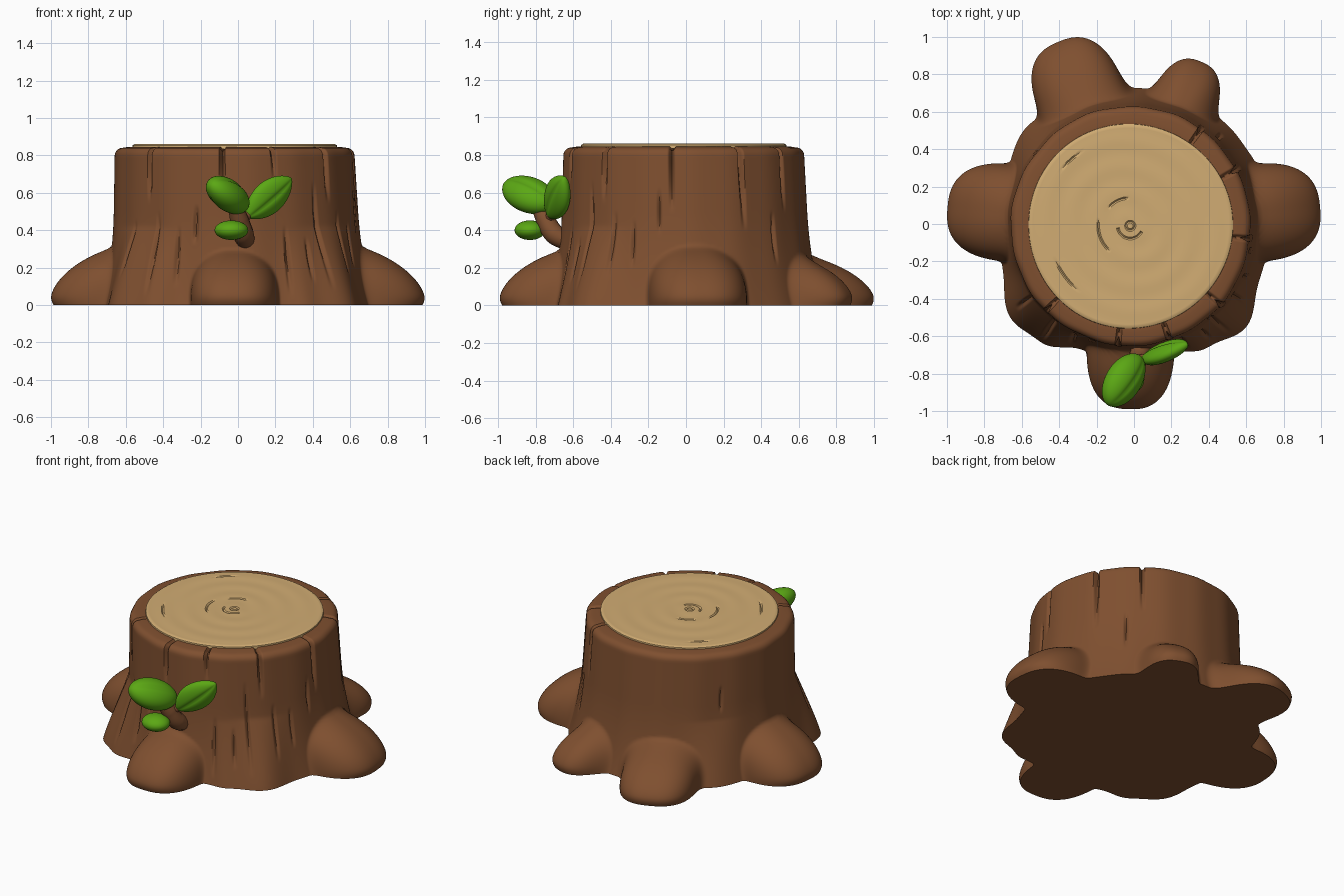
import bpy, bmesh, math
from mathutils import Vector

if "Cube" in bpy.data.objects:
    bpy.data.objects.remove(bpy.data.objects["Cube"])


def material(name, rgb):
    m = bpy.data.materials.new(name)
    m.diffuse_color = (*rgb, 1)
    m.use_nodes = True
    m.node_tree.nodes["Principled BSDF"].inputs["Base Color"].default_value = m.diffuse_color
    return m


BARK = material("brown bark", (0.212, 0.079, 0.029))
WOOD = material("pale cut wood", (0.64, 0.415, 0.172))
LEAF = material("leaf green", (0.105, 0.39, 0.007))


def finish(bm, name, mat, angle):
    bmesh.ops.recalc_face_normals(bm, faces=bm.faces)
    me = bpy.data.meshes.new(name)
    bm.to_mesh(me)
    bm.free()
    me.materials.append(mat)
    ob = bpy.data.objects.new(name, me)
    bpy.context.collection.objects.link(ob)
    bpy.ops.object.select_all(action='DESELECT')
    ob.select_set(True)
    bpy.context.view_layer.objects.active = ob
    bpy.ops.object.shade_smooth_by_angle(angle=math.radians(angle))
    return ob


def wrap(deg):
    return (deg + 180) % 360 - 180


def rings_to_mesh(rings, close_bottom):
    """Skin rings of points and close them with triangle fans."""
    bm = bmesh.new()
    vs = [[bm.verts.new(p) for p in ring] for ring in rings]
    n = len(vs[0])
    for a, b in zip(vs, vs[1:]):
        for i in range(n):
            j = (i + 1) % n
            bm.faces.new((a[i], a[j], b[j], b[i]))
    ends = [vs[-1]] + ([vs[0]] if close_bottom else [])
    for ring in ends:
        c = bm.verts.new((-0.02, -0.01, sum(v.co.z for v in ring) / n))
        for i in range(n):
            bm.faces.new((ring[i], ring[(i + 1) % n], c))
    return bm


# ---- stump with roots: one polar skin ----
# root: direction in degrees, reach, half width, height, blend with trunk
ROOTS = [(5.2, 1.0, 0.262, 0.35, 0.05), (174.8, 1.0, 0.262, 0.345, 0.05),
         (-91.5, 0.99, 0.235, 0.33, 0.04), (112.5, 1.055, 0.24, 0.30, 0.13),
         (67.5, 0.94, 0.185, 0.29, 0.11)]
# base bump: direction, bulge, angular spread, height
BUMPS = [(219, 0.10, 15, 0.42), (-44, 0.085, 13, 0.42), (139, 0.05, 12, 0.4),
         (-62, 0.025, 6, 0.4), (-125, 0.035, 7, 0.4)]
# crack: direction, bottom, top, half width in degrees, depth, lean in degrees
CRACKS = [(-96, 0.58, 1.0, 1.5, 0.04, 0), (-71, 0.66, 1.0, 1.5, 0.04, 2),
          (-41, 0.55, 1.0, 1.6, 0.04, 1), (-6, 0.50, 1.0, 1.6, 0.04, 0),
          (28, 0.40, 1.0, 1.6, 0.04, 2), (54, 0.50, 1.0, 1.5, 0.035, 1),
          (-135, 0.55, 1.0, 1.5, 0.04, 0), (-50, 0.08, 0.66, 1.4, 0.02, 2),
          (-66, 0.05, 0.42, 1.4, 0.02, -1), (-57, 0.12, 0.36, 1.3, 0.018, 1),
          (-108, 0.33, 0.53, 1.6, 0.025, -3), (-119, 0.10, 0.42, 1.4, 0.02, 2),
          (-130, 0.05, 0.5, 1.4, 0.02, 2), (-145, 0.15, 0.45, 1.4, 0.018, 1),
          (-34, 0.15, 0.5, 1.4, 0.018, -1), (-25, 0.2, 0.45, 1.3, 0.018, 1),
          (-12, 0.38, 0.62, 1.3, 0.018, 0), (45, 0.22, 0.5, 1.4, 0.018, 1),
          (143, 0.45, 0.62, 1.2, 0.018, 0)]


def crack_depth(deg, z):
    d = 0
    for a, z0, z1, w, depth, lean in CRACKS:
        if z0 < z < z1:
            t = (z - z0) / (z1 - z0)
            off = abs(wrap(deg - a - lean * (0.85 - z)))
            taper = min(1, t * 2) if z1 >= 1 else math.sin(math.pi * t)
            d = max(d, depth * taper * max(0, 1 - off / w))
    return d


def root_reach(deg, z, root):
    """Distance from the axis to the root's outline at height z."""
    a, reach, w, h, _ = root
    d = math.radians(wrap(deg - a))
    if z >= h or abs(d) > 0.9:
        return 0
    t = max(0, z - 0.04) / (h - 0.04)
    tip = 0.4 + (reach - 0.4) * math.sqrt(1 - t ** 1.6)
    tip -= 0.012 * max(0, 1 - z / 0.04) ** 2
    nose = 0.35
    width = w * math.sqrt(1 - (z / h) ** 2.6)
    lo, hi = 0.0, 1.2
    for _ in range(16):
        r = (lo + hi) / 2
        u, v = max(0, r * math.cos(d) - tip + nose), abs(r * math.sin(d))
        if (v / width) ** 2.6 + (u / nose) ** 2.6 < 1:
            lo = r
        else:
            hi = r
    return lo


def smooth_max(a, b, k):
    h = max(k - abs(a - b), 0) / k
    return max(a, b) + h * h * k / 4


def stump_radius(deg, z):
    r = 0.638 + 0.034 * (1 - z / 0.85) + 0.055 * max(0, 1 - z / 0.5) ** 2
    r += 0.002 * math.sin(math.radians(deg * 7)) + 0.002 * math.sin(math.radians(deg * 17 + 40))
    for a, bulge, spread, h in BUMPS:
        if z < h:
            r += bulge * math.exp(-(wrap(deg - a) / spread) ** 2) * (1 - (z / h) ** 1.5)
    for root in ROOTS:
        r = smooth_max(r, root_reach(deg, z, root), root[4])
    return r - crack_depth(deg, z)


N = 720
ROWS = [(0.80 * i / 56, 0, True) for i in range(57)]
# rounded rim, then the flat top edge: height, inset, on the side wall
ROWS += [(0.80 + 0.04 * math.sin(t * math.pi / 10), 0.04 * (1 - math.cos(t * math.pi / 10)), True)
         for t in range(1, 6)]
ROWS += [(0.845, 0.07, False), (0.845, 0.10, False), (0.84, 0.14, False)]
rings = []
for z, inset, wall in ROWS:
    ring = []
    for i in range(N):
        deg = i * 360 / N
        a = math.radians(deg)
        if wall:
            r, zz = stump_radius(deg, z) - inset, z
        else:
            r, zz = 0.638 - inset, z - crack_depth(deg, z) * (0.14 - inset) / 0.1
        if wall and inset > 0.01:
            zz -= crack_depth(deg, z) * inset / 0.04 * 0.7
        s = z / 0.85
        ring.append((r * math.cos(a) - 0.02 * s, r * math.sin(a) - 0.012 * s, zz))
    rings.append(ring)
finish(rings_to_mesh(rings, True), "stump_with_roots", BARK, 50)

# ---- cut face with faint growth rings and short scratches ----
# scratch: radius, start degrees, end degrees
SCRATCHES = [(0.07, 190, 330), (0.15, 95, 140), (0.17, 170, 230), (0.44, 205, 230),
             (0.47, 125, 140), (0.02, 0, 360)]
M = 120
rings = []
radii = [0.548, 0.546, 0.535] + [0.525 - 0.0075 * i for i in range(70)]
for k, r in enumerate(radii):
    ring = []
    for i in range(M):
        deg = i * 360 / M
        a = math.radians(deg)
        z = 0.861 + 0.001 * math.sin(r * 45 + 0.8 * math.sin(2 * a))
        for rs, d0, d1 in SCRATCHES:
            if d0 <= deg <= d1 and abs(r - rs) < 0.004:
                z -= 0.007
        if k < 2:
            z = (0.835, 0.854)[k]
        rr = r * (1 + 0.006 * math.sin(3 * a + 1))
        ring.append((rr * math.cos(a) - 0.02, rr * math.sin(a) - 0.01, z))
    rings.append(ring)
finish(rings_to_mesh(rings, False), "cut_wood_face", WOOD, 40)


# ---- sprout: twigs and leaves ----
def twig(name, pts):
    cu = bpy.data.curves.new(name, 'CURVE')
    cu.dimensions = '3D'
    cu.bevel_depth, cu.bevel_resolution, cu.use_fill_caps = 1.0, 5, True
    sp = cu.splines.new('BEZIER')
    sp.bezier_points.add(len(pts) - 1)
    for bp, (x, y, z, rad) in zip(sp.bezier_points, pts):
        bp.co, bp.radius = (x, y, z), rad
        bp.handle_left_type = bp.handle_right_type = 'AUTO'
    cu.materials.append(BARK)
    ob = bpy.data.objects.new(name, cu)
    bpy.context.collection.objects.link(ob)
    bpy.ops.object.select_all(action='DESELECT')
    ob.select_set(True)
    bpy.context.view_layer.objects.active = ob
    bpy.ops.object.convert(target='MESH')
    bpy.ops.object.shade_smooth_by_angle(angle=math.radians(50))


twig("sprout_stem", [(0.04, -0.63, 0.34, 0.05), (0.03, -0.70, 0.38, 0.055),
                     (0.005, -0.75, 0.46, 0.05), (-0.02, -0.79, 0.53, 0.035)])
twig("sprout_branch", [(0.015, -0.73, 0.45, 0.03), (0.05, -0.72, 0.48, 0.025),
                       (0.09, -0.705, 0.515, 0.018)])


def leaf(name, centre, along, across, thick, point, vein):
    c, L, W = Vector(centre), Vector(along), Vector(across)
    nrm = L.cross(W).normalized()
    bm = bmesh.new()
    bmesh.ops.create_uvsphere(bm, u_segments=48, v_segments=24, radius=1)
    for v in bm.verts:
        b, t, a = v.co
        crease = vein * math.exp(-(b / 0.12) ** 2) * (1 - a * a)
        t = math.copysign(max(0, abs(t) - crease), t)
        b *= max(0, 1 - a * a) ** point
        v.co = c + L * a + W * b + nrm * t * thick
    finish(bm, name, LEAF, 60)


leaf("large_leaf", (-0.055, -0.835, 0.588), (-0.088, -0.129, 0.058), (0.057, -0.066, -0.059), 0.082, 0.05, 0.1)
leaf("side_leaf", (0.165, -0.685, 0.575), (0.12, 0.04, 0.105), (-0.048, -0.045, 0.068), 0.048, 0.25, 0.2)
leaf("small_leaf", (-0.035, -0.83, 0.40), (0.09, 0.0, 0.0), (0.0, -0.082, 0.0), 0.052, 0.0, 0.0)
